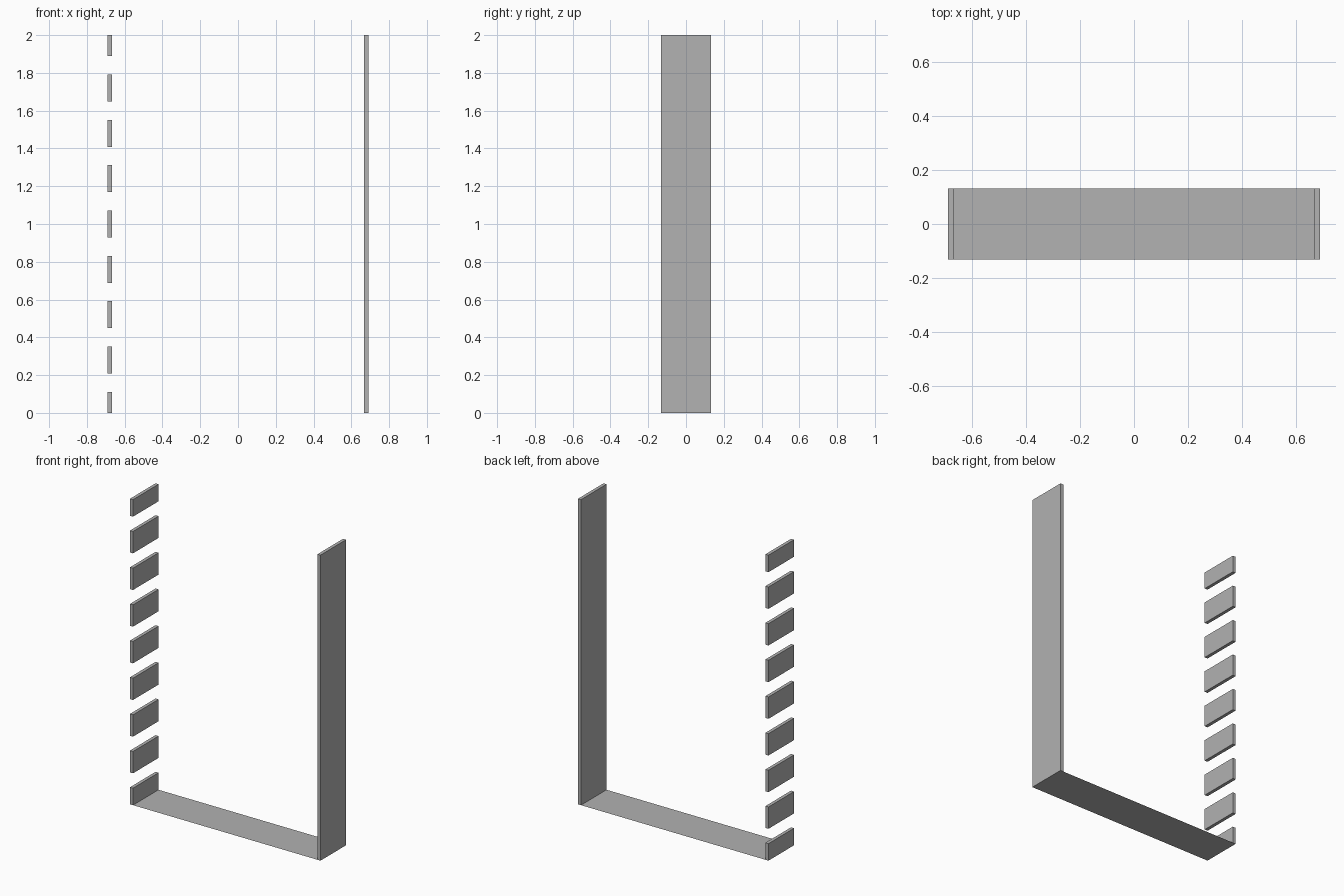
import bpy
import bmesh
from mathutils import Matrix, Vector

cube = bpy.data.objects.get("Cube")
if cube:
    bpy.data.objects.remove(cube, do_unlink=True)

# Single flat grey
grey = bpy.data.materials.new("plain grey")
grey.use_nodes = True
colour = (0.445, 0.445, 0.445, 1.0)
grey.diffuse_color = colour
grey.node_tree.nodes["Principled BSDF"].inputs["Base Color"].default_value = colour

HALF_X, HALF_Y, HEIGHT = 0.69, 0.132, 2.0
THICK = 0.022
INNER_X = HALF_X - THICK


def add_object(name, bm):
    mesh = bpy.data.meshes.new(name)
    bm.to_mesh(mesh)
    bm.free()
    mesh.materials.append(grey)
    obj = bpy.data.objects.new(name, mesh)
    bpy.context.collection.objects.link(obj)
    return obj


def panel(name, side, z0, z1):
    """Upright board on one side, full depth, between two heights."""
    bm = bmesh.new()
    centre = Vector((side * (HALF_X - THICK / 2), 0, (z0 + z1) / 2))
    size = Matrix.Diagonal((THICK, 2 * HALF_Y, z1 - z0, 1))
    bmesh.ops.create_cube(bm, size=1, matrix=Matrix.Translation(centre) @ size)
    return add_object(name, bm)


# Solid wall on the left
panel("left_wall", 1, 0, HEIGHT)

# Evenly spaced slats on the right, the end ones cut off at floor and top
PITCH, SLAT = 0.24, 0.143
for i in range(9):
    mid = 0.04 + i * PITCH
    top = min(mid + SLAT / 2, HEIGHT)
    bottom = max(mid - SLAT / 2, 0)
    panel(f"right_slat_{i + 1}", -1, bottom, top)

# Paper-thin floor between the two sides
bm = bmesh.new()
bmesh.ops.create_grid(bm, x_segments=1, y_segments=1, size=1,
                      matrix=Matrix.Diagonal((INNER_X, HALF_Y, 1, 1)))
add_object("floor", bm)
